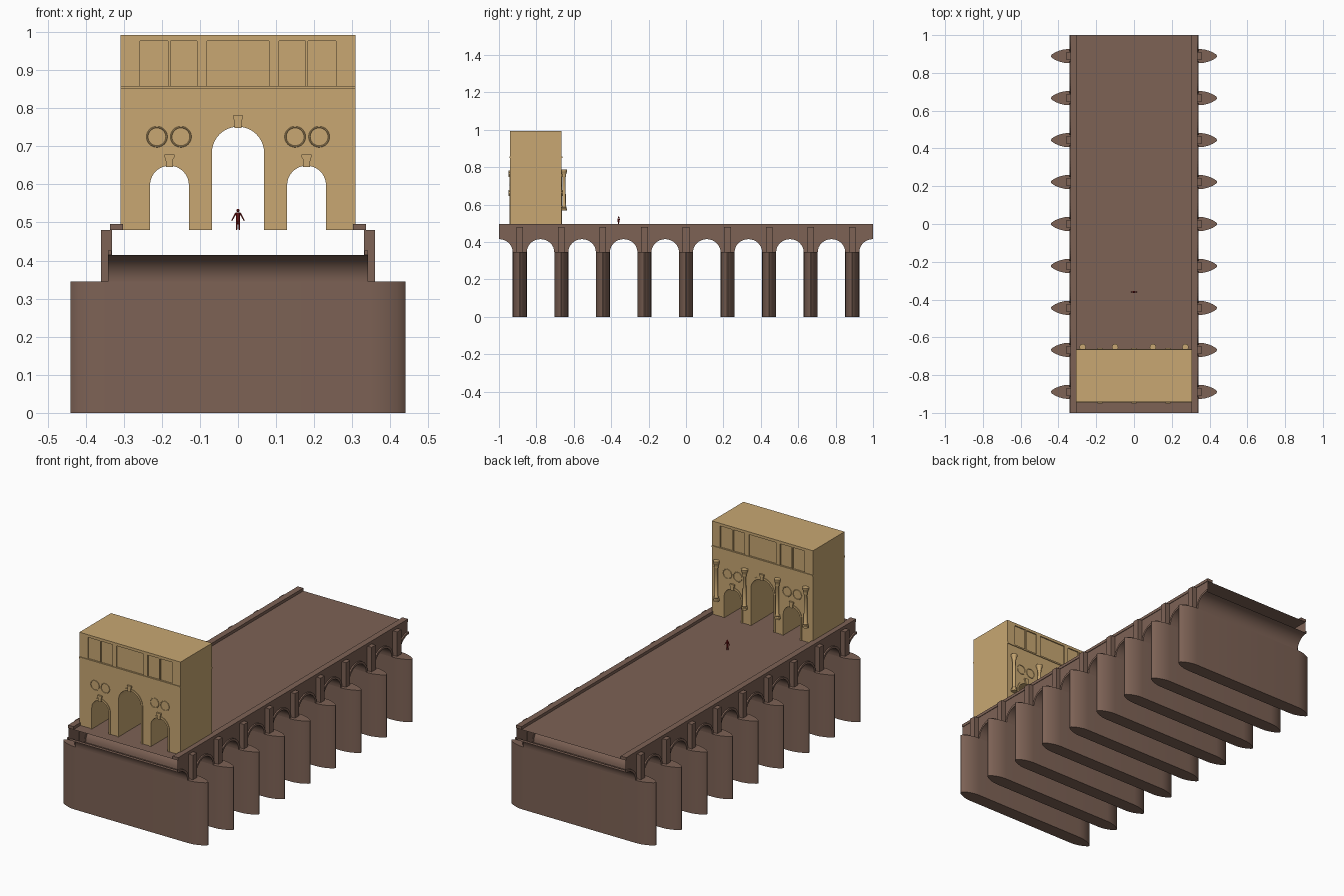
import bpy, bmesh
from math import sin, cos, pi, radians
from mathutils import Vector

if "Cube" in bpy.data.objects:
    bpy.data.objects.remove(bpy.data.objects["Cube"])


def material(name, rgb):
    m = bpy.data.materials.new(name)
    m.diffuse_color = (*rgb, 1)
    m.use_nodes = True
    m.node_tree.nodes["Principled BSDF"].inputs["Base Color"].default_value = m.diffuse_color
    return m


BROWN = material("brown_stone", (0.205, 0.122, 0.091))
GOLD = material("gold_stone", (0.58, 0.39, 0.17))
RED = material("dark_red", (0.25, 0.01, 0.01))


def mesh(name, verts, faces, mat, smooth=False, recalc=True):
    me = bpy.data.meshes.new(name)
    me.from_pydata(verts, [], faces)
    if recalc:
        bm = bmesh.new()
        bm.from_mesh(me)
        bmesh.ops.recalc_face_normals(bm, faces=bm.faces)
        bm.to_mesh(me)
        bm.free()
    me.materials.append(mat)
    ob = bpy.data.objects.new(name, me)
    bpy.context.collection.objects.link(ob)
    if smooth:
        bpy.ops.object.select_all(action='DESELECT')
        ob.select_set(True)
        bpy.context.view_layer.objects.active = ob
        bpy.ops.object.shade_smooth_by_angle(angle=radians(35))
    return ob


def prism(name, pts, axis, a, b, mat, smooth=False):
    """Extrude a closed 2D outline along an axis from a to b."""
    put = {'X': lambda p, t: (t, p[0], p[1]),
           'Y': lambda p, t: (p[0], t, p[1]),
           'Z': lambda p, t: (p[0], p[1], t)}[axis]
    n = len(pts)
    verts = [put(p, t) for t in (a, b) for p in pts]
    faces = [tuple(range(n)), tuple(range(2 * n - 1, n - 1, -1))]
    faces += [(i, (i + 1) % n, n + (i + 1) % n, n + i) for i in range(n)]
    return mesh(name, verts, faces, mat, smooth)


def box(name, x0, x1, y0, y1, z0, z1, mat):
    return prism(name, [(x0, y0), (x1, y0), (x1, y1), (x0, y1)], 'Z', z0, z1, mat)


def arc(cx, cz, rx, rz, a0, a1, n):
    return [(cx + rx * cos(a0 + (a1 - a0) * i / n), cz + rz * sin(a0 + (a1 - a0) * i / n))
            for i in range(n + 1)]


def tube(name, p, q, r0, r1, mat):
    p, q = Vector(p), Vector(q)
    bpy.ops.mesh.primitive_cone_add(vertices=8, radius1=r0, radius2=r1, depth=(q - p).length,
                                    location=(p + q) / 2)
    ob = bpy.context.object
    ob.rotation_euler = (q - p).to_track_quat('Z', 'Y').to_euler()
    ob.name = name
    ob.data.materials.append(mat)


# ---------------------------------------------------------------- bridge
STEP, HALF, SPRING, RISE, DECK = 2 / 9, 0.0375, 0.345, 0.070, 0.48
R = STEP / 2 - HALF

# piers with pointed, curved cutwaters, and pilasters above them
nose = [(0.345, HALF), (0.37, 0.0355), (0.395, 0.029), (0.418, 0.0195), (0.434, 0.009), (0.44, 0.002)]
right = [(x, -y) for x, y in nose] + nose[::-1]
outline = right + [(-x, -y) for x, y in right]
for i in range(-4, 5):
    y = i * STEP
    prism("pier", outline, 'Z', 0, SPRING, BROWN, True)
    bpy.context.object.location.y = y
    for s in (-1, 1):
        box("pilaster", s * 0.331, s * 0.36, y - 0.018, y + 0.018, SPRING, DECK, BROWN)

# barrel vaults and arch rings, half spans at both ends
path = []
for i in range(-5, 5):
    c = (i + 0.5) * STEP
    a0, a1 = (pi / 2 if i == -5 else pi), (pi / 2 if i == 4 else 0)
    inner = arc(c, SPRING, R, RISE, a0, a1, 16)
    path += inner
    n = len(inner)
    verts = [(x, y, z) for x in (-0.34, 0.34) for y, z in inner]
    mesh("vault", verts, [(k, k + 1, n + k + 1, n + k) for k in range(n - 1)], BROWN, True, False)
    outer = arc(c, SPRING, R + 0.012, RISE + 0.012, a1, a0, 16)
    for s in (-1, 1):
        prism("arch_ring", inner + outer, 'X', s * 0.332, s * 0.341, BROWN)

# spandrel walls, deck and parapets
n = len(path)
for s in (-1, 1):
    verts = [(s * 0.333, y, z) for y, z in path] + [(s * 0.333, y, DECK) for y, z in path]
    faces = [(k, k + 1, n + k + 1, n + k)[::s] for k in range(n - 1)]
    mesh("spandrel_wall", verts, faces, BROWN, recalc=False)
    box("parapet", s * 0.302, s * 0.336, -1, 1, DECK, 0.496, BROWN)
mesh("deck", [(-0.333, -1, DECK), (0.333, -1, DECK), (0.333, 1, DECK), (-0.333, 1, DECK)],
     [(0, 1, 2, 3)], BROWN, recalc=False)

# ---------------------------------------------------------------- gateway
FRONT, BACK, TOP, W = -0.94, -0.665, 0.992, 0.308
openings = [(-0.18, 0.051, 0.598), (0, 0.0685, 0.683), (0.18, 0.051, 0.598)]  # x, radius, spring

# body outline with three arched passages
pts = [(-W, TOP), (-W, DECK)]
for cx, r, z in openings:
    pts += [(cx - r, DECK)] + arc(cx, z, r, r, pi, 0, 20) + [(cx + r, DECK)]
pts += [(W, DECK), (W, TOP)]
body = prism("gateway_body", pts, 'Y', FRONT, BACK, GOLD)

# recessed attic panels on both faces
panels = [(-0.257, -0.184), (-0.177, -0.108), (-0.082, 0.082), (0.108, 0.177), (0.184, 0.257)]
for face in (FRONT, BACK):
    for x0, x1 in panels:
        cut = box("panel_cutter", x0, x1, face - 0.006, face + 0.006, 0.859, 0.977, GOLD)
        cut.hide_render = True
        cut.hide_set(True)
        mod = body.modifiers.new("panel", 'BOOLEAN')
        mod.operation = 'DIFFERENCE'
        mod.solver = 'EXACT'
        mod.object = cut
bpy.ops.object.select_all(action='DESELECT')
body.select_set(True)
bpy.context.view_layer.objects.active = body
for mod in list(body.modifiers):
    cut = mod.object
    bpy.ops.object.modifier_apply(modifier=mod.name)
    bpy.data.objects.remove(cut)

# trim on both faces: archivolts, keystones, cornice, roundels
for face, d in ((FRONT, -1), (BACK, 1)):
    back = face - d * 0.001
    for cx, r, z in openings:
        o = r + 0.010
        ring = [(cx - r, DECK)] + arc(cx, z, r, r, pi, 0, 20) + [(cx + r, DECK), (cx + o, DECK)]
        ring += arc(cx, z, o, o + 0.002, 0, pi, 20) + [(cx - o, DECK)]
        prism("archivolt", ring, 'Y', back, face + d * 0.003, GOLD)
        k = z + r
        key = [(cx - 0.009, k - 0.003), (cx + 0.009, k - 0.003), (cx + 0.010, k + 0.018),
               (cx + 0.013, k + 0.022), (cx + 0.013, k + 0.030),
               (cx - 0.013, k + 0.030), (cx - 0.013, k + 0.022), (cx - 0.010, k + 0.018)]
        prism("keystone", key, 'Y', back, face + d * 0.009, GOLD)
    box("cornice", -W, W, back, face + d * 0.004, 0.850, 0.858, GOLD)
    for x in (-0.213, -0.15, 0.15, 0.213):
        bpy.ops.mesh.primitive_torus_add(major_segments=32, minor_segments=6, major_radius=0.0255,
                                         minor_radius=0.0022, location=(x, face + d * 0.001, 0.725),
                                         rotation=(pi / 2, 0, 0))
        bpy.context.object.name = "roundel"
        bpy.context.object.data.materials.append(GOLD)

# free columns on the rear face, turned from a profile
profile = [(0.016, 0.567), (0.016, 0.577), (0.012, 0.581), (0.013, 0.587), (0.0095, 0.592),
           (0.0085, 0.745), (0.011, 0.750), (0.010, 0.756), (0.015, 0.774), (0.017, 0.777), (0.017, 0.787)]
S = 16
for x in (-0.272, -0.1, 0.1, 0.272):
    verts = [(x + r * cos(2 * pi * j / S), -0.652 + r * sin(2 * pi * j / S), z)
             for r, z in profile for j in range(S)]
    faces = [(i * S + j, i * S + (j + 1) % S, (i + 1) * S + (j + 1) % S, (i + 1) * S + j)
             for i in range(len(profile) - 1) for j in range(S)]
    faces += [tuple(range(S)), tuple(range(len(verts) - S, len(verts)))]
    mesh("column", verts, faces, GOLD, True)

# ---------------------------------------------------------------- small figure
Y = -0.36
tube("torso", (0, Y, 0.503), (0, Y, 0.526), 0.0045, 0.0065, RED)
for s in (-1, 1):
    tube("leg", (s * 0.004, Y, DECK), (s * 0.0025, Y, 0.506), 0.0018, 0.003, RED)
    tube("arm", (s * 0.006, Y, 0.524), (s * 0.0165, Y, 0.505), 0.0022, 0.0015, RED)
bpy.ops.mesh.primitive_ico_sphere_add(subdivisions=2, radius=0.0045, location=(0, Y, 0.5315))
bpy.context.object.name = "head"
bpy.context.object.data.materials.append(RED)
